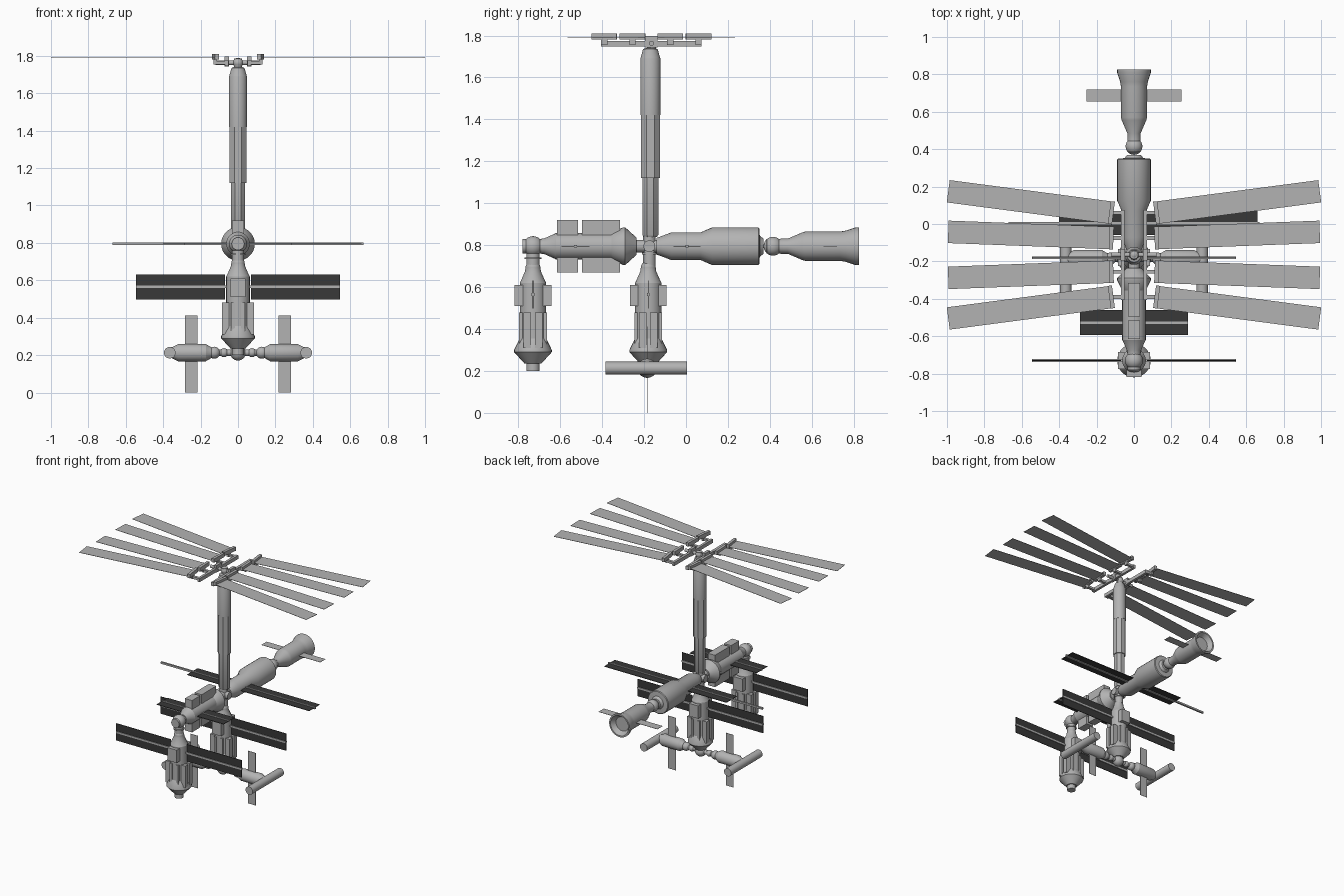
import bpy, bmesh, math
from mathutils import Vector, Matrix

if "Cube" in bpy.data.objects:
    bpy.data.objects.remove(bpy.data.objects["Cube"])


def material(name, v):
    m = bpy.data.materials.new(name)
    m.diffuse_color = (v, v, v, 1)
    m.use_nodes = True
    m.node_tree.nodes["Principled BSDF"].inputs["Base Color"].default_value = m.diffuse_color
    return m


HULL = material("hull_grey", 0.45)
DARK = material("dark_panel", 0.04)
X, Y, Z = Vector((1, 0, 0)), Vector((0, 1, 0)), Vector((0, 0, 1))


def finish(name, bm, mat, smooth=True):
    bmesh.ops.recalc_face_normals(bm, faces=bm.faces)
    me = bpy.data.meshes.new(name)
    bm.to_mesh(me)
    bm.free()
    me.materials.append(mat)
    if smooth:
        for p in me.polygons:
            p.use_smooth = True
        me.set_sharp_from_angle(angle=math.radians(30))
    ob = bpy.data.objects.new(name, me)
    bpy.context.collection.objects.link(ob)
    return ob


def lathe(name, pts, origin, axis, seg=28, spin=0.0):
    """Revolve (distance, radius) points around an axis, capped at both ends."""
    bm = bmesh.new()
    rings = []
    for t, r in pts:
        rings.append([bm.verts.new((r * math.cos(2 * math.pi * i / seg + spin),
                                    r * math.sin(2 * math.pi * i / seg + spin), t))
                      for i in range(seg)])
    for a, b in zip(rings, rings[1:]):
        for i in range(seg):
            j = (i + 1) % seg
            bm.faces.new((a[i], a[j], b[j], b[i]))
    bm.faces.new(rings[0])
    bm.faces.new(rings[-1])
    rot = Z.rotation_difference(Vector(axis)).to_matrix().to_4x4()
    bm.transform(Matrix.Translation(Vector(origin)) @ rot)
    return finish(name, bm, HULL)


def rod(name, a, b, r, seg=20):
    a, b = Vector(a), Vector(b)
    return lathe(name, [(0, r), ((b - a).length, r)], a, (b - a).normalized(), seg)


def ball(name, c, r):
    bm = bmesh.new()
    bmesh.ops.create_uvsphere(bm, u_segments=24, v_segments=14, radius=r)
    bm.transform(Matrix.Translation(c))
    return finish(name, bm, HULL)


def box(name, lo, hi, mat=HULL, angle=0.0):
    lo, hi = Vector(lo), Vector(hi)
    bm = bmesh.new()
    bmesh.ops.create_cube(bm, size=1)
    bm.transform(Matrix.Translation((lo + hi) / 2) @ Matrix.Rotation(angle, 4, 'Z')
                 @ Matrix.Diagonal((*(hi - lo), 1)))
    return finish(name, bm, mat, False)


def cbox(name, c, size, mat=HULL, angle=0.0):
    c, h = Vector(c), Vector(size) / 2
    return box(name, c - h, c + h, mat, angle)


# Shared shape of the three flared modules, measured from the wide end
FLARED = [(0, .04), (.055, .09), (.065, .09), (.115, .066), (.12, .063),
          (.385, .063), (.39, .06), (.44, .038), (.455, .036)]
NY, NZ = -0.175, 0.795          # central node
FY = -0.73                      # forward node

# Central and forward nodes
ball("central_node", (0, NY, NZ), .035)
rod("node_cross_y", (0, -.24, NZ), (0, -.13, NZ), .03)
rod("node_cross_z", (0, NY, .70), (0, NY, .85), .03)
rod("node_cross_x", (-.05, NY, NZ), (.05, NY, NZ), .028)
rod("node_collar", (0, NY, .755), (0, NY, .765), .036)
ball("forward_node", (0, FY, NZ), .048)
rod("forward_node_port", (0, -.78, NZ), (0, -.66, NZ), .034)
rod("forward_node_neck", (0, FY, .66), (0, FY, .77), .032)
rod("forward_node_collar", (0, FY, .735), (0, FY, .742), .04)


def wing_pair(name, y, z, x0, x1, upright):
    """Dark solar wings either side of a light beam."""
    for s in (-1, 1):
        for e in (-1, 1):
            off = .037 * e
            c = (s * (x0 + x1) / 2, y + (0 if upright else off), z + (off if upright else 0))
            size = (x1 - x0, .004, .06) if upright else (x1 - x0, .06, .004)
            cbox(name + "_panel", c, size, DARK)
    cbox(name + "_beam", (0, y, z), (2 * x1, .014, .014))


# Two hanging modules with side boxes and upright solar wings
for label, y in (("front_module", FY), ("middle_module", -.18)):
    lathe(label, FLARED, (0, y, .235), Z)
    ball(label + "_dome", (0, y, .69), .036)
    wing_pair(label + "_wing", y, .565, .07, .545, True)
    box(label + "_equipment_box", (-.04, y - .088, .51), (.04, y + .088, .61))
    for s in (-1, 1):
        for k in (-1, 1):
            cbox(label + "_side_rail", (s * .066, y + k * .027, .395), (.038, .036, .17))
            cbox(label + "_rear_rail", (k * .027, y + s * .056, .395), (.02, .02, .17))
rod("front_module_port", (0, FY, .2), (0, FY, .24), .032)

# Horizontal laboratory with tall equipment boxes and flat wings
lathe("laboratory", FLARED, (0, -.235, NZ), -Y)
for a, b in ((-.615, -.515), (-.495, -.315)):
    box("laboratory_box", (-.031, a, .67), (.031, b, .92))
wing_pair("laboratory_wing", -.527, NZ, .05, .29, False)

# Core module with flat wings, one partly folded
lathe("core_module", [(-.14, .04), (-.125, .045), (-.07, .066), (.07, .066), (.125, .09),
                      (.345, .09), (.35, .085), (.352, .05), (.37, .036)], (0, 0, NZ), Y)
box("core_wing", (-.4, -.06, NZ - .002), (.66, .07, NZ + .002), DARK)
box("core_wing_beam", (-.67, -.002, NZ - .007), (.67, .012, NZ + .007))

# Rear transport craft
ball("rear_craft_cabin", (0, .415, NZ), .045)
rod("rear_craft_ring", (0, .385, NZ), (0, .455, NZ), .035)
lathe("rear_craft_body", [(.45, .036), (.485, .036), (.555, .066), (.57, .07), (.735, .07),
                          (.76, .074), (.81, .09), (.825, .09), (.825, .078), (.79, .055)],
      (0, 0, NZ), Y)
box("rear_craft_wing", (-.255, .655, NZ - .001), (.255, .72, NZ + .001))

# Lower pair of craft under the middle module
LY, LZ = -.185, .213
ball("lower_port", (0, LY, LZ), .042)
rod("lower_crosstube", (-.14, LY, LZ), (.14, LY, LZ), .017)
for s in (-1, 1):
    ball("lower_craft_nose", (s * .075, LY, LZ), .024)
    ball("lower_craft_cabin", (s * .127, LY, LZ), .032)
    lathe("lower_craft_body", [(.125, .024), (.145, .03), (.172, .046), (.32, .046),
                               (.352, .03), (.37, .028)], (0, LY, LZ), X * s)
    rod("lower_craft_crossbar", (s * .365, -.383, LZ), (s * .365, .005, LZ), .031)
    box("lower_craft_wing", (s * .25 - .033, LY - .001, 0), (s * .25 + .033, LY + .001, .412))

# Mast rising from the central node
lathe("mast_lower", [(.84, .035), (.85, .041), (1.13, .041)], (0, NY + .005, 0), Z, 8, math.pi / 8)
lathe("mast_middle", [(1.12, .049), (1.42, .049)], (0, NY + .005, 0), Z, 8, math.pi / 8)
lathe("mast_upper", [(1.42, .048), (1.69, .048), (1.695, .046), (1.735, .035), (1.74, .02)],
      (0, NY + .005, 0), Z)

# Array head: hub, cross arm, long bars
AY = -.165
rod("array_hub", (0, AY, 1.73), (0, AY, 1.785), .022)
rod("array_cross_arm", (-.12, AY, 1.763), (.12, AY, 1.763), .012)
ball("array_joint", (0, AY, 1.763), .027)
for s in (-1, 1):
    box("array_inner_bar", (s * .06 - .01, -.405, 1.747), (s * .06 + .01, .075, 1.775))
    cbox("array_bracket", (s * .06, AY, 1.77), (.022, .06, .055))
    # four fanned blankets on each side, each with its own canister
    for k, inner, outer in ((1, .225, .34), (1, .09, .123), (-1, .09, .123), (-1, .225, .34)):
        a, b = AY + k * inner, AY + k * outer
        ang = math.atan2(b - a, s * .875)
        if s < 0:
            ang -= math.pi
        length = math.hypot(.875, b - a)
        cbox("array_blanket", (s * .5555, (a + b) / 2, 1.79), (length, .12, .002), HULL, ang)
        cbox("array_canister", (s * .121, a, 1.795), (.022, .122, .03), HULL, ang)
        cbox("array_strut", (s * .093, a, 1.764), (.075, .02, .018))
        cbox("array_post", (s * .122, a, 1.77), (.016, .03, .03))
